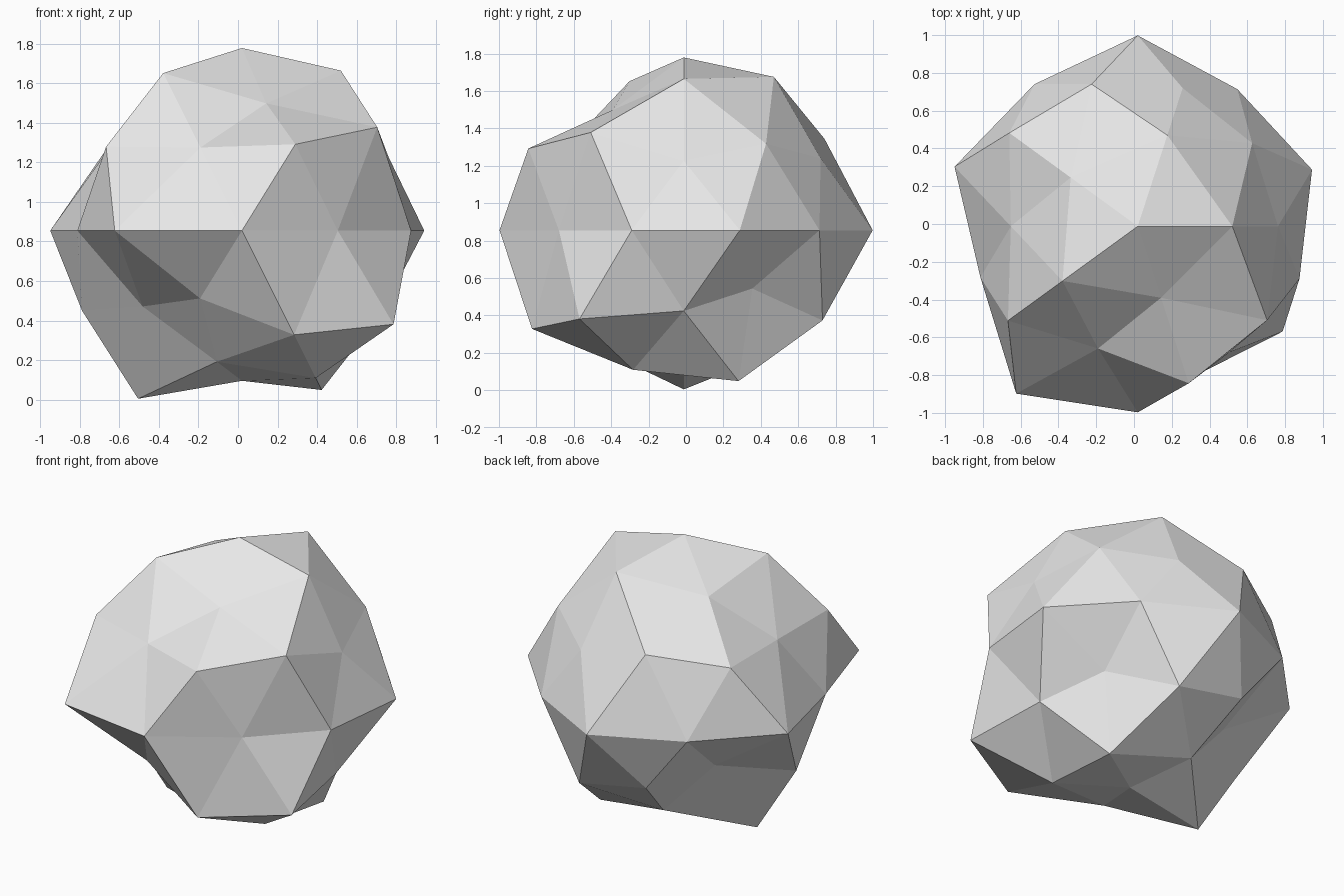
import bpy
import bmesh
import math
from mathutils import Vector

default_cube = bpy.data.objects.get("Cube")
if default_cube:
    bpy.data.objects.remove(default_cube, do_unlink=True)


def make_material(name, colour):
    material = bpy.data.materials.new(name)
    material.use_nodes = True
    material.diffuse_color = colour
    shader = next(n for n in material.node_tree.nodes if n.type == "BSDF_PRINCIPLED")
    shader.inputs["Base Color"].default_value = colour
    return material


# Distance of each rock corner from the centre: one band per height on the
# unit sphere, listed anticlockwise around the vertical axis from the +x side.
BANDS = {
    1.0: [.924],
    .851: [.952, .964, .835, .937, .757],
    .526: [.88, .93, .79, .8, .995],
    .447: [.83, .86, .94, .95, .977],
    0.0: [.97, .897, 1.01, .93, 1.02, .876, 1.095, .985, .825, .9],
    -.447: [.697, .87, .905, .767, 1.06],
    -.526: [.82, .917, .65, .73, 1.003],
    -.851: [.948, .81, 1, .78, .877],
    -1.0: [.76],
}
CENTRE = Vector((.02, -.012, .855))


def corner_radius(direction):
    """Look up the radius of a corner from its height band and its bearing."""
    height = min(BANDS, key=lambda z: abs(z - direction.z))
    radii = BANDS[height]
    bearing = math.degrees(math.atan2(direction.y, direction.x))
    # The small offset keeps corners lying exactly on +x in the first sector
    sector = int(((bearing + 10) % 360) * len(radii) / 360)
    return radii[sector]


# Faceted rock: a coarse icosphere with every corner pushed in or out
bm = bmesh.new()
bmesh.ops.create_icosphere(bm, subdivisions=2, radius=1)
for corner in bm.verts:
    direction = corner.co.normalized()
    corner.co = CENTRE + direction * corner_radius(direction)
for face in bm.faces:
    face.smooth = False
bmesh.ops.recalc_face_normals(bm, faces=bm.faces[:])

mesh = bpy.data.meshes.new("rock")
bm.to_mesh(mesh)
bm.free()
mesh.materials.append(make_material("light grey stone", (.8, .8, .8, 1)))
rock = bpy.data.objects.new("rock", mesh)
bpy.context.collection.objects.link(rock)
